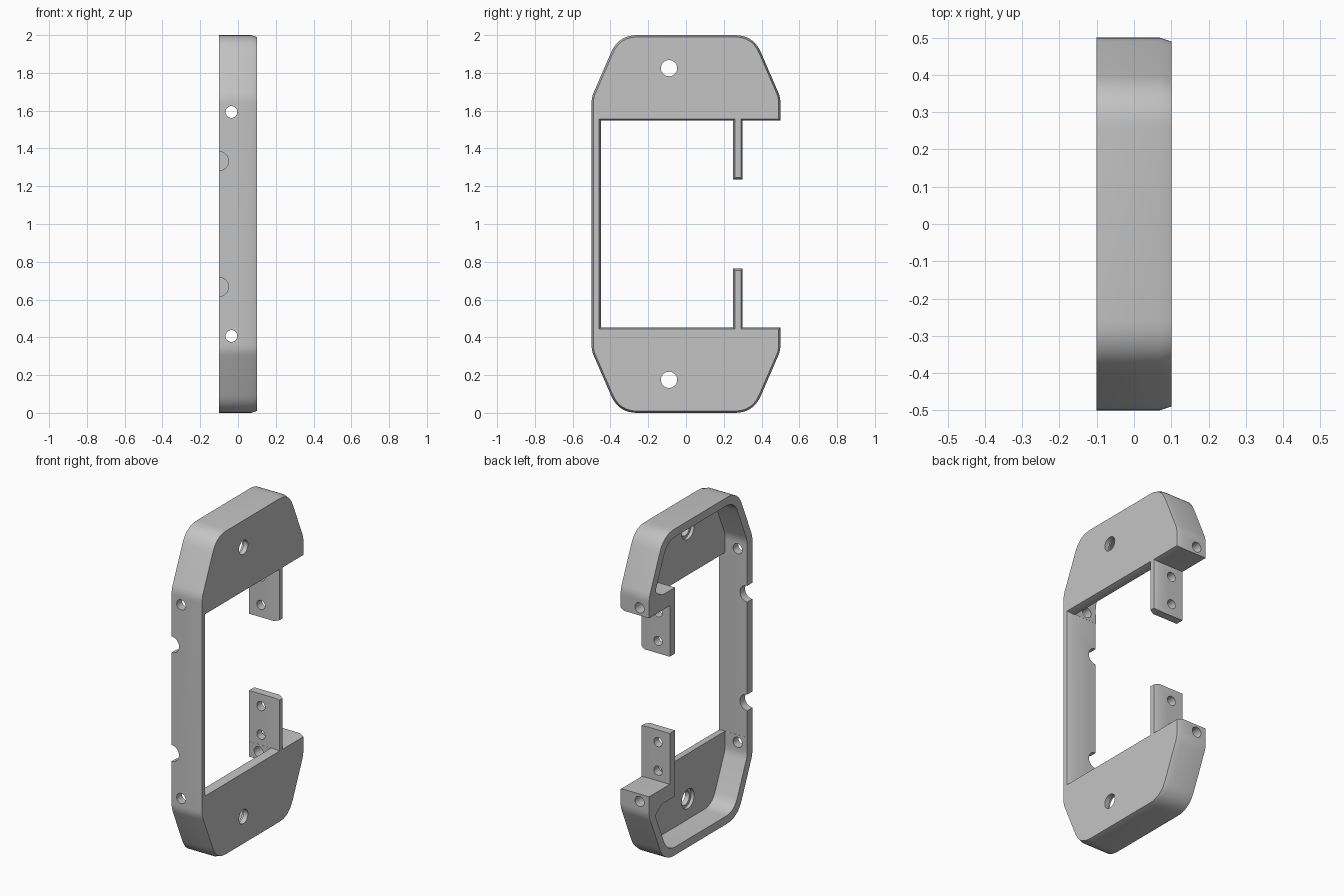
import bpy, bmesh
from math import pi
from mathutils import Vector, Matrix

cube = bpy.data.objects.get("Cube")
if cube:
    bpy.data.objects.remove(cube, do_unlink=True)

grey = bpy.data.materials.new("plain_grey")
grey.use_nodes = True
grey.diffuse_color = (0.55, 0.55, 0.55, 1)
grey.node_tree.nodes["Principled BSDF"].inputs["Base Color"].default_value = (0.55, 0.55, 0.55, 1)


def mirrored(half):
    """Close a clockwise upper half profile with its reflection below."""
    return half + [(p[0], -p[1], *p[2:]) for p in reversed(half)]


def fillet(points, steps=8):
    """Round every corner that carries a third value, its tangent length."""
    out = []
    for i, p in enumerate(points):
        c = Vector(p[:2])
        if len(p) < 3:
            out.append(c)
            continue
        a = c + (Vector(points[i - 1][:2]) - c).normalized() * p[2]
        b = c + (Vector(points[(i + 1) % len(points)][:2]) - c).normalized() * p[2]
        for k in range(steps + 1):
            t = k / steps
            out.append(a * (1 - t) ** 2 + c * 2 * t * (1 - t) + b * t * t)
    return out


def inset(points, d):
    """Move a clockwise outline inwards by d with mitred corners."""
    out = []
    for i, p in enumerate(points):
        p = Vector(p[:2])
        e1 = (p - Vector(points[i - 1][:2])).normalized()
        e2 = (Vector(points[(i + 1) % len(points)][:2]) - p).normalized()
        n1, n2 = Vector((e1.y, -e1.x)), Vector((e2.y, -e2.x))
        out.append(p + (n1 + n2) * d / (1 + n1.dot(n2)))
    return out


def loft(name, sections):
    """Skin matching side profiles placed at given x positions."""
    bm = bmesh.new()
    rings = [[bm.verts.new((x, p[0], p[1] + 1)) for p in pts] for x, pts in sections]
    for r, s in zip(rings, rings[1:]):
        for i in range(len(r)):
            bm.faces.new((r[i - 1], r[i], s[i], s[i - 1]))
    bm.faces.new(rings[0])
    bm.faces.new(rings[-1])
    bmesh.ops.recalc_face_normals(bm, faces=bm.faces)
    return finish(name, bm)


def cylinder(name, radius, length, centre, axis):
    bm = bmesh.new()
    turn = Matrix.Rotation(pi / 2, 4, axis)
    bmesh.ops.create_cone(bm, cap_ends=True, segments=32, radius1=radius, radius2=radius,
                          depth=length, matrix=Matrix.Translation(centre) @ turn)
    return finish(name, bm)


def finish(name, bm):
    mesh = bpy.data.meshes.new(name)
    bm.to_mesh(mesh)
    bm.free()
    mesh.materials.append(grey)
    obj = bpy.data.objects.new(name, mesh)
    bpy.context.collection.objects.link(obj)
    return obj


# Open bracket with its two tabs, chamfered around the plate side
half = [(-0.5, 0.67, 0.03), (-0.357, 1, 0.1), (0.357, 1, 0.1), (0.5, 0.67, 0.03),
        (0.5, 0.547), (0.3, 0.547), (0.3, 0.235), (0.25, 0.235), (0.25, 0.547),
        (-0.45, 0.547)]
outline = fillet(mirrored(half))
frame = loft("bracket_frame", [(-0.1, outline), (0.07, outline), (0.1, inset(outline, 0.01))])

cutters = []
# Pockets behind both plates, leaving the rim and the screw blocks
inner = inset(mirrored(half[:4]), 0.05)
rounding = (0.03, 0.08, 0.08)
pocket = [(*p, r) for p, r in zip(inner, rounding)]
pocket += [(0.44, 0.685, 0.02), (0.38, 0.64, 0.03), (0.249, 0.64), (0.249, 0.5), (-0.449, 0.5)]
for s in (1, -1):
    shape = [(p.x, p.y * s) for p in fillet(pocket)]
    cutters.append(loft("pocket_cutter", [(-0.2, shape), (0.05, shape)]))

for s in (1, -1):
    # Plate holes with a wider recess inside
    z = 1 + 0.825 * s
    cutters.append(cylinder("plate_hole_cutter", 0.043, 0.3, (0.05, -0.09, z), 'Y'))
    cutters.append(cylinder("recess_cutter", 0.06, 0.06, (0.04, -0.09, z), 'Y'))
    # Long screw hole through the front wall and rear block
    cutters.append(cylinder("screw_hole_cutter", 0.031, 1.2, (-0.035, 0, 1 + 0.593 * s), 'X'))
    # Half-round notches in the front wall
    cutters.append(cylinder("notch_cutter", 0.05, 0.15, (-0.1, -0.475, 1 + 0.333 * s), 'X'))
    # Tab holes
    for h in (0.31, 0.485):
        cutters.append(cylinder("tab_hole_cutter", 0.028, 0.15, (-0.02, 0.275, 1 + h * s), 'X'))

bpy.context.view_layer.objects.active = frame
for c in cutters:
    mod = frame.modifiers.new("cut", 'BOOLEAN')
    mod.operation, mod.solver, mod.object = 'DIFFERENCE', 'EXACT', c
    bpy.ops.object.modifier_apply(modifier=mod.name)
    bpy.data.objects.remove(c, do_unlink=True)

bpy.ops.object.select_all(action='DESELECT')
frame.select_set(True)
bpy.ops.object.shade_smooth_by_angle(angle=pi / 9)
